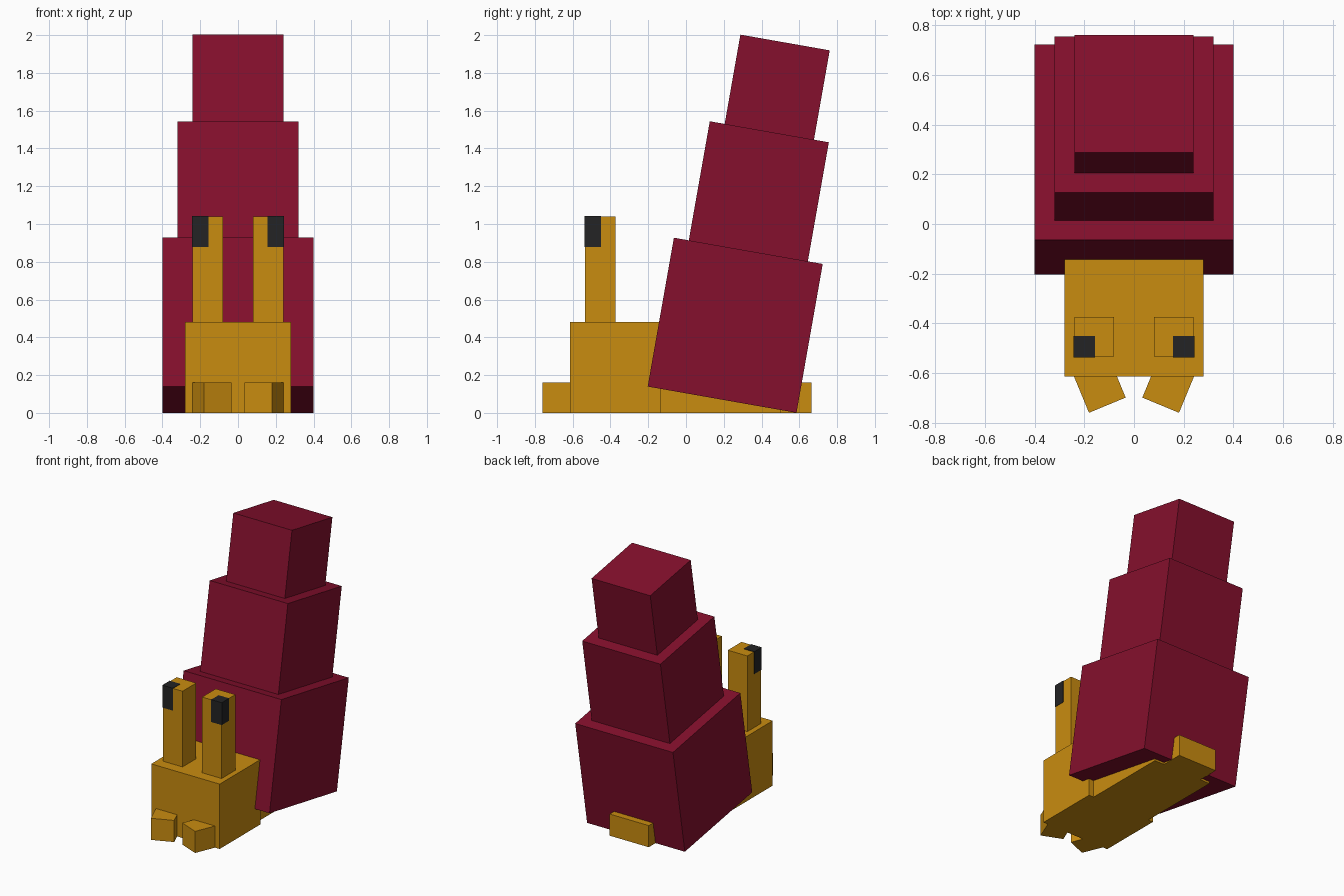
import bpy, bmesh, math
from mathutils import Matrix, Vector

if "Cube" in bpy.data.objects:
    bpy.data.objects.remove(bpy.data.objects["Cube"])


def material(name, rgb):
    m = bpy.data.materials.new(name)
    m.diffuse_color = (*rgb, 1)
    m.use_nodes = True
    m.node_tree.nodes["Principled BSDF"].inputs["Base Color"].default_value = m.diffuse_color
    return m


RED = material("crimson shell", (0.235, 0.005, 0.026))
GOLD = material("golden skin", (0.584, 0.262, 0.005))
BLACK = material("eye black", (0.017, 0.017, 0.018))


def box(name, center, size, mat, rot=(0, 0, 0)):
    """Flat-shaded box given by its center, full size and rotation."""
    me = bpy.data.meshes.new(name)
    bm = bmesh.new()
    bmesh.ops.create_cube(bm, size=1, matrix=Matrix.Diagonal((*size, 1)))
    bm.to_mesh(me)
    bm.free()
    me.materials.append(mat)
    ob = bpy.data.objects.new(name, me)
    ob.location = center
    ob.rotation_euler = rot
    bpy.context.collection.objects.link(ob)
    return ob


# Leaning shell: three stacked cubes along one tilted axis
TILT = math.radians(10)
up = Vector((0, math.sin(TILT), math.cos(TILT)))
base = Vector((0, 0.191, 0.07))
for name, s in (("shell_bottom", 0.8), ("shell_middle", 0.64), ("shell_top", 0.48)):
    box(name, base + up * s / 2, (s, s, s), RED, (-TILT, 0, 0))
    base += up * s

# Soft body lying on the ground
box("head", (0, -0.375, 0.24), (0.56, 0.478, 0.48), GOLD)
box("body", (0, 0.184, 0.08), (0.48, 0.64, 0.16), GOLD)
box("tail", (0, 0.584, 0.08), (0.32, 0.16, 0.16), GOLD)

# Mirrored eye stalks, eyes and splayed feelers
for side, sx in (("left", -1), ("right", 1)):
    box(f"{side}_eye_stalk", (sx * 0.16, -0.454, 0.76), (0.16, 0.16, 0.56), GOLD)
    box(f"{side}_eye", (sx * 0.2, -0.494, 0.96), (0.086, 0.086, 0.166), BLACK)
    box(f"{side}_feeler", (sx * 0.138, -0.656, 0.08), (0.16, 0.16, 0.16), GOLD,
        (0, 0, -sx * math.radians(22.5)))
